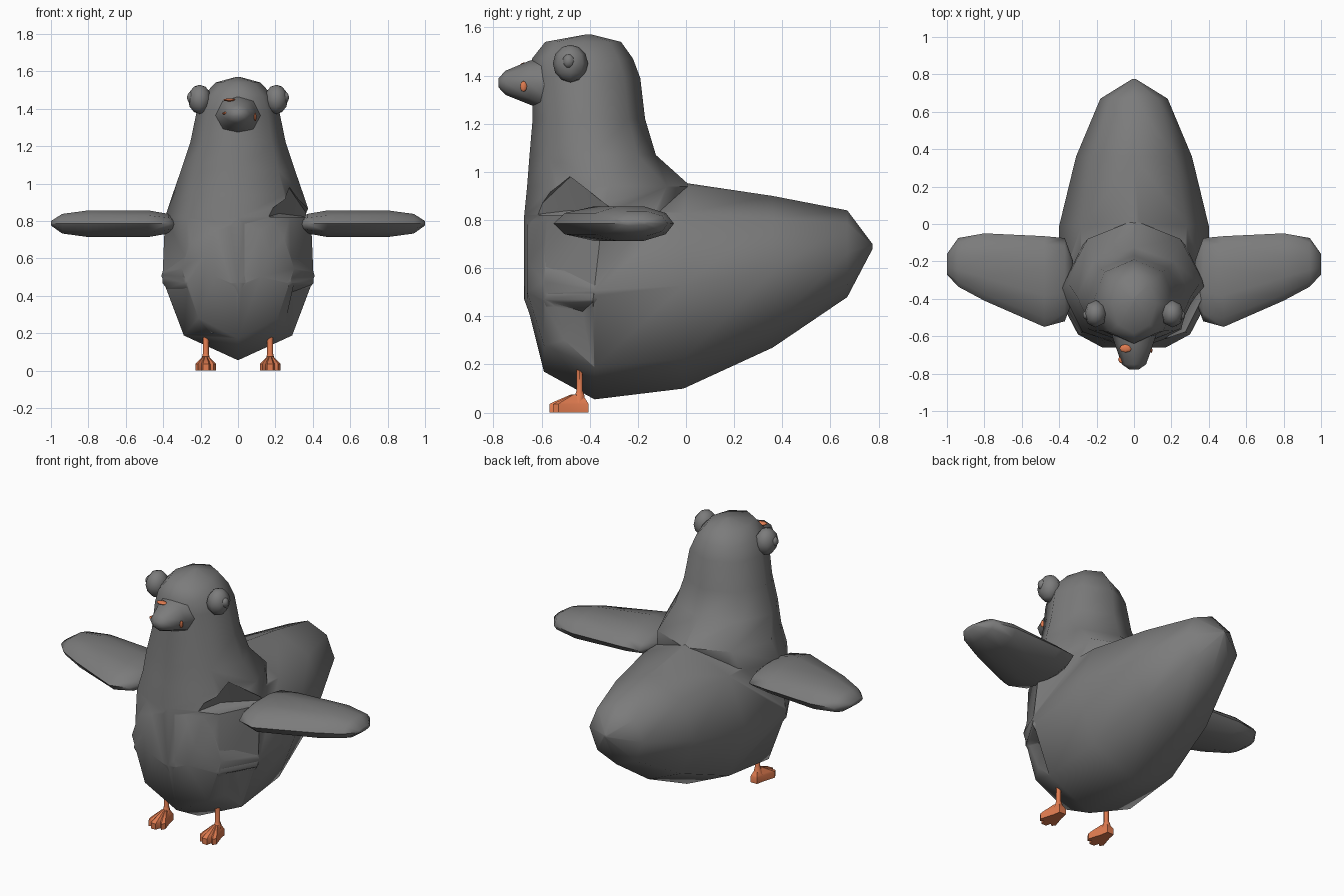
import bpy, bmesh, math
from mathutils import Vector

if "Cube" in bpy.data.objects:
    bpy.data.objects.remove(bpy.data.objects["Cube"])


def material(name, rgb):
    m = bpy.data.materials.new(name)
    m.diffuse_color = (*rgb, 1)
    m.use_nodes = True
    m.node_tree.nodes["Principled BSDF"].inputs["Base Color"].default_value = m.diffuse_color
    return m


GREY = material("feather grey", (0.2, 0.2, 0.2))
ORANGE = material("leg orange", (0.75, 0.2, 0.08))


def finish(name, bm, mat, angle=60):
    bmesh.ops.recalc_face_normals(bm, faces=bm.faces)
    me = bpy.data.meshes.new(name)
    bm.to_mesh(me)
    bm.free()
    ob = bpy.data.objects.new(name, me)
    bpy.context.collection.objects.link(ob)
    me.materials.append(mat)
    smooth(ob, angle)
    return ob


def smooth(ob, angle):
    bpy.ops.object.select_all(action='DESELECT')
    ob.select_set(True)
    bpy.context.view_layer.objects.active = ob
    bpy.ops.object.shade_smooth_by_angle(angle=math.radians(angle))


def loft(name, axis, rings, mat, n=8, side=1):
    """Skin elliptical rings (position, a_min, a_max, b_min, b_max) along an axis."""
    bm = bmesh.new()
    loops = []
    for p, a0, a1, b0, b1 in rings:
        loop = []
        for i in range(n):
            t = 2 * math.pi * i / n
            a = (a0 + a1) / 2 + (a1 - a0) / 2 * math.cos(t)
            b = (b0 + b1) / 2 + (b1 - b0) / 2 * math.sin(t)
            co = {'x': (p, a, b), 'y': (a, p, b), 'z': (a, b, p)}[axis]
            loop.append(bm.verts.new((co[0] * side, co[1], co[2])))
        loops.append(loop)
    for lo, hi in zip(loops, loops[1:]):
        for i in range(n):
            j = (i + 1) % n
            bm.faces.new((lo[i], lo[j], hi[j], hi[i]))
    bm.faces.new(loops[0])
    bm.faces.new(loops[-1])
    return finish(name, bm, mat)


def hull(name, points):
    bm = bmesh.new()
    for p in points:
        bm.verts.new(p)
    bmesh.ops.convex_hull(bm, input=bm.verts)
    ob = finish(name, bm, GREY)
    ob.hide_render = True
    return ob


def combine(ob, other, operation):
    mod = ob.modifiers.new(operation.lower(), 'BOOLEAN')
    mod.operation = operation
    mod.solver = 'EXACT'
    mod.object = other
    bpy.context.view_layer.objects.active = ob
    bpy.ops.object.modifier_apply(modifier=mod.name)
    bpy.data.objects.remove(other)


def ball(name, center, radii, mat, seg=8):
    bm = bmesh.new()
    bmesh.ops.create_uvsphere(bm, u_segments=seg, v_segments=6, radius=1)
    for v in bm.verts:
        v.co = Vector([c + r * q for c, r, q in zip(center, radii, v.co)])
    return finish(name, bm, mat)


# Egg-shaped body with raised tail
body = loft("body", 'y', [
    (-0.66, -0.17, 0.17, 0.45, 0.80),
    (-0.59, -0.30, 0.30, 0.17, 0.92),
    (-0.38, -0.41, 0.41, 0.055, 0.96),
    (-0.01, -0.40, 0.40, 0.10, 0.955),
    (0.36, -0.31, 0.31, 0.27, 0.90),
    (0.67, -0.18, 0.18, 0.48, 0.84),
    (0.775, -0.01, 0.01, 0.68, 0.70)], GREY)

# Chest, neck and head
neck = loft("neck_and_head", 'z', [
    (0.20, -0.20, 0.20, -0.575, -0.20),
    (0.47, -0.405, 0.405, -0.672, -0.10),
    (0.82, -0.39, 0.39, -0.672, -0.02),
    (0.94, -0.35, 0.35, -0.66, 0.02),
    (1.07, -0.305, 0.305, -0.65, -0.125),
    (1.22, -0.255, 0.255, -0.637, -0.17),
    (1.39, -0.22, 0.22, -0.64, -0.19),
    (1.47, -0.185, 0.185, -0.64, -0.22),
    (1.54, -0.12, 0.12, -0.585, -0.27),
    (1.57, -0.01, 0.01, -0.42, -0.39)], GREY)
combine(body, neck, 'UNION')

# Dents on one side of the chest and belly
combine(body, hull("chest_dent", [
    (0.15, -0.65, 0.82), (0.38, -0.27, 0.82), (0.27, -0.48, 0.98),
    (0.50, -0.75, 0.82), (0.52, -0.30, 0.82), (0.50, -0.60, 0.98),
    (0.22, -0.48, 0.84)]), 'DIFFERENCE')
combine(body, hull("belly_dent", [
    (0.30, -0.60, 0.47), (0.41, -0.38, 0.465), (0.29, -0.38, 0.18),
    (0.24, -0.57, 0.20), (0.60, -0.60, 0.47), (0.60, -0.38, 0.465),
    (0.60, -0.38, 0.18), (0.60, -0.57, 0.20), (0.29, -0.43, 0.42)]), 'DIFFERENCE')
smooth(body, 50)

# Beak
loft("beak", 'y', [
    (-0.56, -0.13, 0.13, 1.24, 1.48),
    (-0.65, -0.10, 0.10, 1.28, 1.462),
    (-0.75, -0.065, 0.065, 1.32, 1.42),
    (-0.778, -0.025, 0.025, 1.35, 1.39)], GREY)

# Orange beak flecks
ball("beak_top_fleck", (-0.045, -0.665, 1.447), (0.033, 0.022, 0.008), ORANGE)
ball("beak_front_fleck", (-0.06, -0.725, 1.375), (0.025, 0.022, 0.008), ORANGE)
ball("beak_side_fleck", (0.092, -0.675, 1.355), (0.007, 0.014, 0.022), ORANGE)

for side, label in ((1, "right"), (-1, "left")):
    # Wing
    loft(label + "_wing", 'x', [
        (0.325, -0.40, -0.20, 0.76, 0.80),
        (0.37, -0.52, -0.075, 0.73, 0.84),
        (0.48, -0.55, -0.065, 0.71, 0.86),
        (0.80, -0.41, -0.05, 0.71, 0.86),
        (0.94, -0.335, -0.075, 0.73, 0.84),
        (1.0, -0.27, -0.16, 0.775, 0.80)], GREY, 10, side)
    # Eye and pupil
    ball(label + "_eye", (side * 0.205, -0.48, 1.45), (0.062, 0.073, 0.078), GREY)
    ball(label + "_pupil", (side * 0.252, -0.487, 1.46), (0.024, 0.026, 0.03), GREY, 6)
    # Leg
    x = 0.172
    loft(label + "_leg", 'z', [
        (0.03, x - 0.03, x + 0.03, -0.49, -0.41),
        (0.075, x - 0.02, x + 0.02, -0.463, -0.42),
        (0.09, x - 0.016, x + 0.016, -0.457, -0.427),
        (0.20, x - 0.016, x + 0.016, -0.457, -0.427)], ORANGE, 6, side)
    # Webbed foot with three toes: footprint skinned up to a raised heel
    half = [(0.022, -0.405), (0.03, -0.45), (0.055, -0.53), (0.042, -0.552),
            (0.024, -0.535), (0.016, -0.568)]
    outline = half + [(-px, py) for px, py in reversed(half)]
    bm = bmesh.new()
    layers = [[bm.verts.new((side * x + px * k, -0.44 + (py + 0.44) * k, z))
               for px, py in outline]
              for z, k in ((0, 1), (0.035, 1), (0.045, 0.85), (0.075, 0.3))]
    for lo, hi in zip(layers, layers[1:]):
        for i in range(len(outline)):
            j = (i + 1) % len(outline)
            bm.faces.new((lo[i], lo[j], hi[j], hi[i]))
    bm.faces.new(layers[0])
    bm.faces.new(layers[-1])
    finish(label + "_foot", bm, ORANGE, 45)
